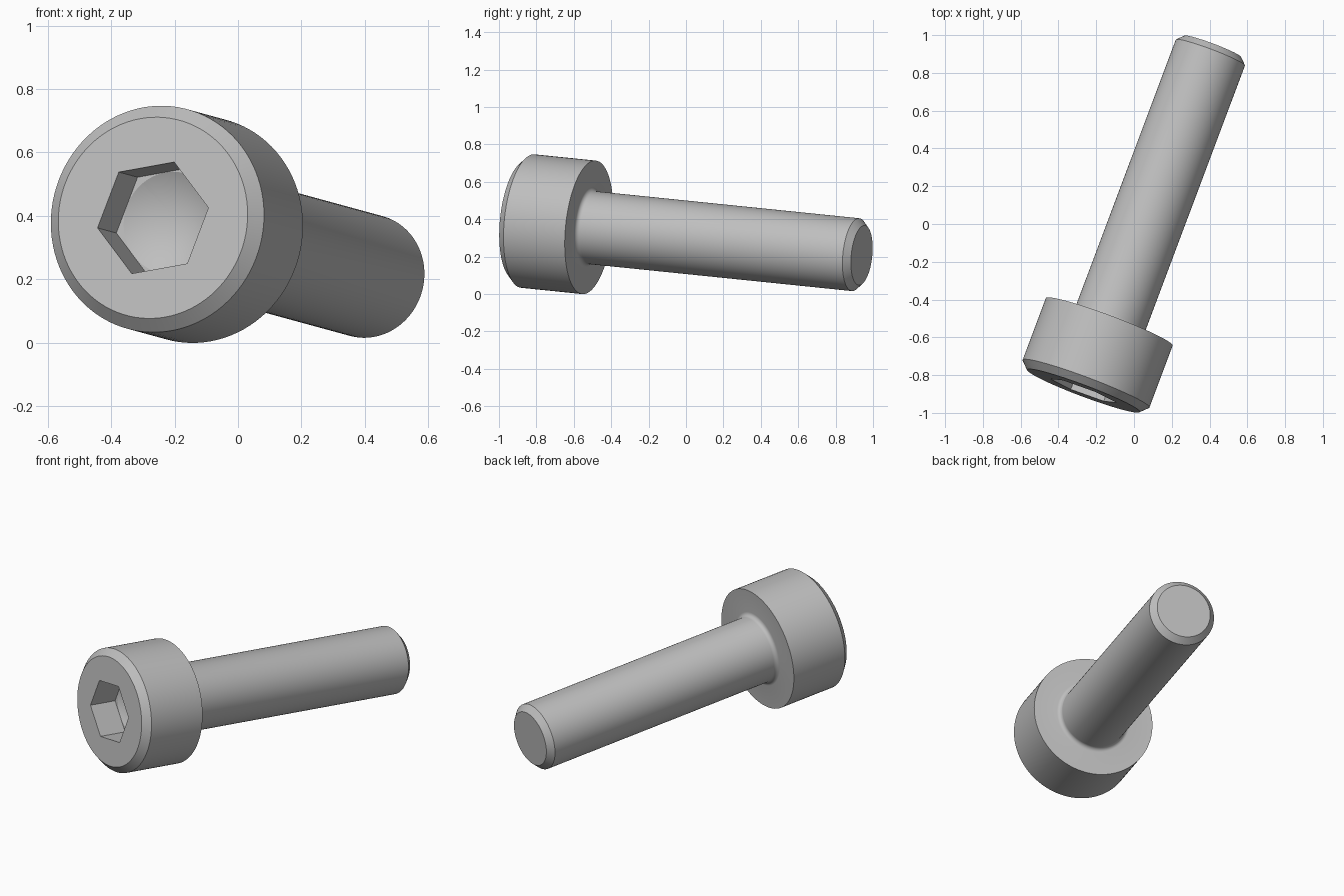
import bpy, bmesh, math
from mathutils import Vector, Matrix

if "Cube" in bpy.data.objects:
    bpy.data.objects.remove(bpy.data.objects["Cube"])

# Proportions, in multiples of one unit
U = 0.1304
HEAD_R, HEAD_H, SHANK_R, LENGTH = 2.75 * U, 3 * U, 1.5 * U, 15 * U
HEAD_CHAMFER, TIP_CHAMFER, FILLET = 0.04, 0.035, 0.025
HEX_FLAT, HEX_DEPTH = 1.25 * U, 1.3 * U
CONE_DEPTH = HEX_FLAT * math.tan(math.radians(30))

# Placement: local z runs from the head face to the tip, local x to a hex corner
axis = Vector((0.35, 0.932, -0.0955)).normalized()
corner = Vector((0.18, -0.063, 0.0325))
corner = (corner - axis * corner.dot(axis)).normalized()
side = axis.cross(corner)
placement = Matrix((corner, side, axis)).transposed().to_4x4()
placement.translation = (-0.268, -0.883, 0.394)


def lathe(name, profile, sides):
    """Turn a closed (radius, z) profile, starting and ending on the axis."""
    bm = bmesh.new()
    verts = [bm.verts.new((r, 0, z)) for r, z in profile]
    edges = [bm.edges.new(pair) for pair in zip(verts, verts[1:])]
    bmesh.ops.spin(bm, geom=verts + edges, cent=(0, 0, 0), axis=(0, 0, 1),
                   angle=math.tau, steps=sides, use_duplicate=False)
    bmesh.ops.remove_doubles(bm, verts=bm.verts, dist=1e-5)
    bmesh.ops.dissolve_degenerate(bm, edges=bm.edges, dist=1e-6)
    bmesh.ops.recalc_face_normals(bm, faces=bm.faces)
    mesh = bpy.data.meshes.new(name)
    bm.to_mesh(mesh)
    bm.free()
    obj = bpy.data.objects.new(name, mesh)
    bpy.context.collection.objects.link(obj)
    return obj


# Head, under-head fillet and shank as one turned profile
fillet = [(SHANK_R + FILLET * (1 - math.sin(a)), HEAD_H + FILLET * (1 - math.cos(a)))
          for a in (math.radians(15 * i) for i in range(7))]
profile = [(0, 0), (HEAD_R - HEAD_CHAMFER, 0), (HEAD_R, HEAD_CHAMFER), (HEAD_R, HEAD_H)]
profile += fillet
profile += [(SHANK_R, LENGTH - TIP_CHAMFER), (SHANK_R - TIP_CHAMFER, LENGTH), (0, LENGTH)]
screw = lathe("socket_head_screw", profile, 96)

# Hexagonal socket and the drilled cone below it
hex_r = HEX_FLAT / math.cos(math.pi / 6)
drill_r = HEX_FLAT * 0.995
hex_cutter = lathe("hex_cutter", [(0, -0.1), (hex_r, -0.1),
                                  (hex_r, HEX_DEPTH), (0, HEX_DEPTH)], 6)
cone_cutter = lathe("cone_cutter", [(0, HEX_DEPTH / 2), (drill_r, HEX_DEPTH / 2),
                                    (drill_r, HEX_DEPTH), (0, HEX_DEPTH + CONE_DEPTH)], 48)
bpy.ops.object.select_all(action='DESELECT')
screw.select_set(True)
bpy.context.view_layer.objects.active = screw
for cutter in (hex_cutter, cone_cutter):
    cutter.hide_render = True
    mod = screw.modifiers.new("socket", 'BOOLEAN')
    mod.operation, mod.solver, mod.object = 'DIFFERENCE', 'EXACT', cutter
    bpy.ops.object.modifier_apply(modifier=mod.name)
    bpy.data.objects.remove(cutter)

# Steel colour, shading and final pose
steel = bpy.data.materials.new("steel_grey")
steel.use_nodes = True
colour = (0.52, 0.52, 0.52, 1)
steel.diffuse_color = colour
steel.node_tree.nodes["Principled BSDF"].inputs["Base Color"].default_value = colour
screw.data.materials.clear()
screw.data.materials.append(steel)
bpy.ops.object.shade_smooth_by_angle(angle=math.radians(25))
screw.matrix_world = placement
